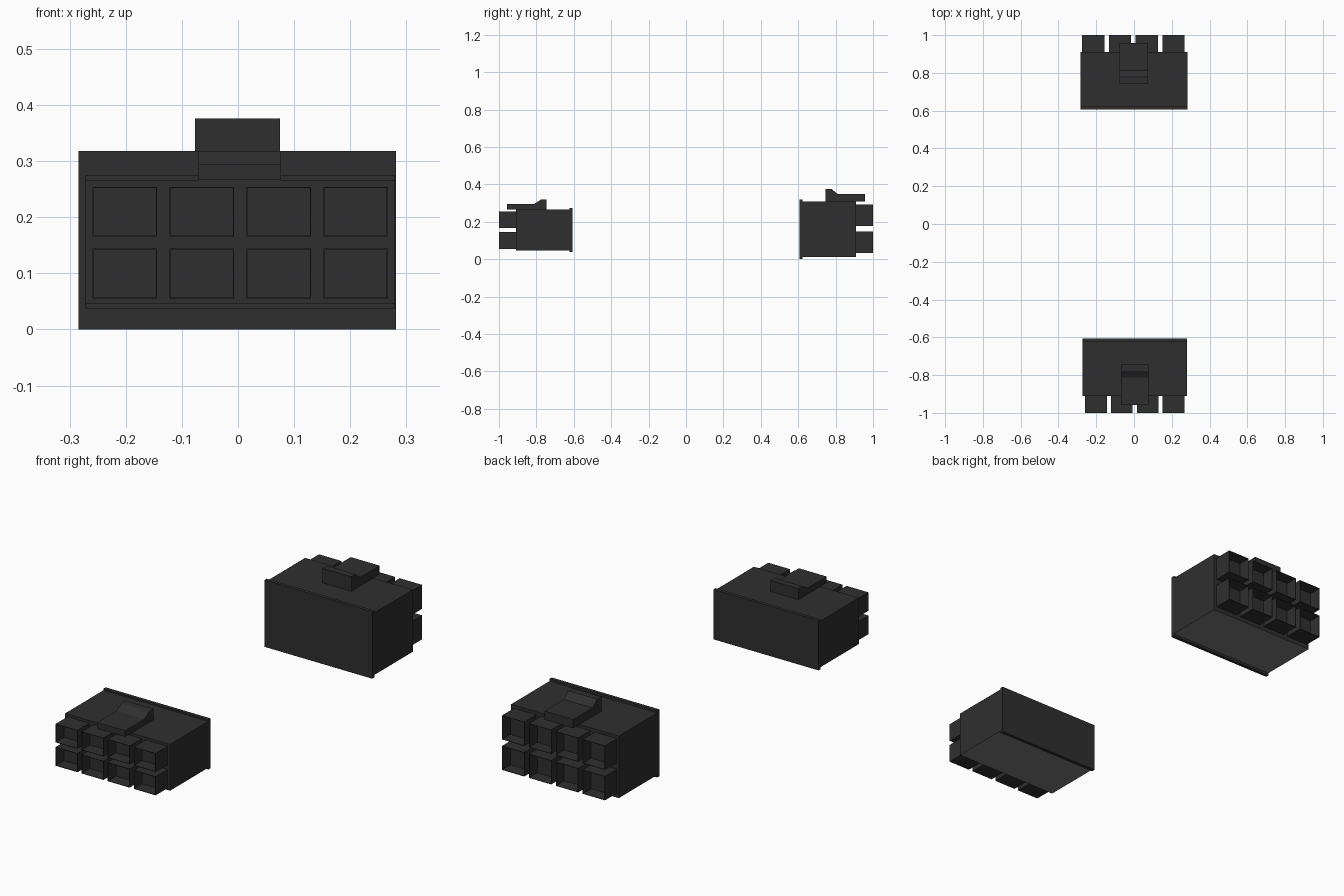
import bpy, bmesh

if "Cube" in bpy.data.objects:
    bpy.data.objects.remove(bpy.data.objects["Cube"])


def material(name, v):
    m = bpy.data.materials.new(name)
    m.diffuse_color = (v, v, v, 1)
    m.use_nodes = True
    m.node_tree.nodes["Principled BSDF"].inputs["Base Color"].default_value = m.diffuse_color
    return m


DARK = material("dark_plastic", 0.028)
PALE = material("pale_underside", 0.2)


def finish(name, bm, mats=(DARK,)):
    me = bpy.data.meshes.new(name)
    bm.to_mesh(me)
    bm.free()
    for m in mats:
        me.materials.append(m)
    ob = bpy.data.objects.new(name, me)
    bpy.context.collection.objects.link(ob)
    return ob


def box_bm(x0, x1, y0, y1, z0, z1):
    bm = bmesh.new()
    bmesh.ops.create_cube(bm, size=1)
    for v in bm.verts:
        v.co.x = x1 if v.co.x > 0 else x0
        v.co.y = y1 if v.co.y > 0 else y0
        v.co.z = z1 if v.co.z > 0 else z0
    bm.normal_update()
    return bm


def box(name, x0, x1, ya, yb, z0, z1):
    return finish(name, box_bm(x0, x1, min(ya, yb), max(ya, yb), z0, z1))


def socket(name, x0, x1, s, z0, z1):
    # open-ended tube: inset the outward face and push it inwards
    bm = box_bm(x0, x1, min(s * 0.90, s), max(s * 0.90, s), z0, z1)
    mouth = next(f for f in bm.faces if f.normal.y * s > 0.9)
    bmesh.ops.inset_region(bm, faces=[mouth], thickness=0.003)
    hole = bmesh.ops.extrude_face_region(bm, geom=[mouth])
    moved = [v for v in hole["geom"] if isinstance(v, bmesh.types.BMVert)]
    bmesh.ops.translate(bm, verts=moved, vec=(0, -s * 0.06, 0))
    if mouth.is_valid:
        bmesh.ops.delete(bm, geom=[mouth], context='FACES_ONLY')
    bmesh.ops.recalc_face_normals(bm, faces=bm.faces)
    finish(name, bm)


def latch(name, x0, x1, s, profile):
    # side profile extruded across the width
    bm = bmesh.new()
    face = bm.faces.new([bm.verts.new((x0, s * y, z)) for y, z in profile])
    r = bmesh.ops.extrude_face_region(bm, geom=[face])
    bmesh.ops.translate(bm, verts=[v for v in r["geom"] if isinstance(v, bmesh.types.BMVert)],
                        vec=(x1 - x0, 0, 0))
    bmesh.ops.recalc_face_normals(bm, faces=bm.faces)
    finish(name, bm)


def connector(tag, s, x0, x1, body_z, rim_z, tube_x, pitch, tube_w, tube_z, latch_x, latch_z):
    # housing with a lighter underside
    ys = sorted((s * 0.615, s * 0.91))
    bm = box_bm(x0, x1, ys[0], ys[1], *body_z)
    for f in bm.faces:
        if f.normal.z < -0.9:
            f.material_index = 1
    finish(tag + "_housing", bm, (DARK, PALE))
    # raised rim at the closed end
    box(tag + "_rim", x0, x1, s * 0.606, s * 0.622, *rim_z)
    # two rows of four wire sockets
    for r, (z0, z1) in enumerate(tube_z):
        for c in range(4):
            x = tube_x + c * pitch
            socket(f"{tag}_socket_{r}_{c}", x, x + tube_w, s, z0, z1)
    # locking latch with a ramped hook
    base, arm, top = latch_z
    latch(tag + "_latch", *latch_x, s,
          [(0.745, base), (0.745, top), (0.777, top), (0.812, arm), (0.957, arm), (0.957, base)])


connector("front", -1, -0.272, 0.28, (0.046, 0.266), (0.037, 0.274),
          -0.259, 0.137, 0.115, ((0.055, 0.144), (0.166, 0.254)),
          (-0.07, 0.077), (0.266, 0.295, 0.318))
connector("rear", 1, -0.284, 0.282, (0.012, 0.307), (0.0, 0.318),
          -0.274, 0.1415, 0.117, ((0.033, 0.147), (0.178, 0.292)),
          (-0.077, 0.075), (0.307, 0.348, 0.376))
